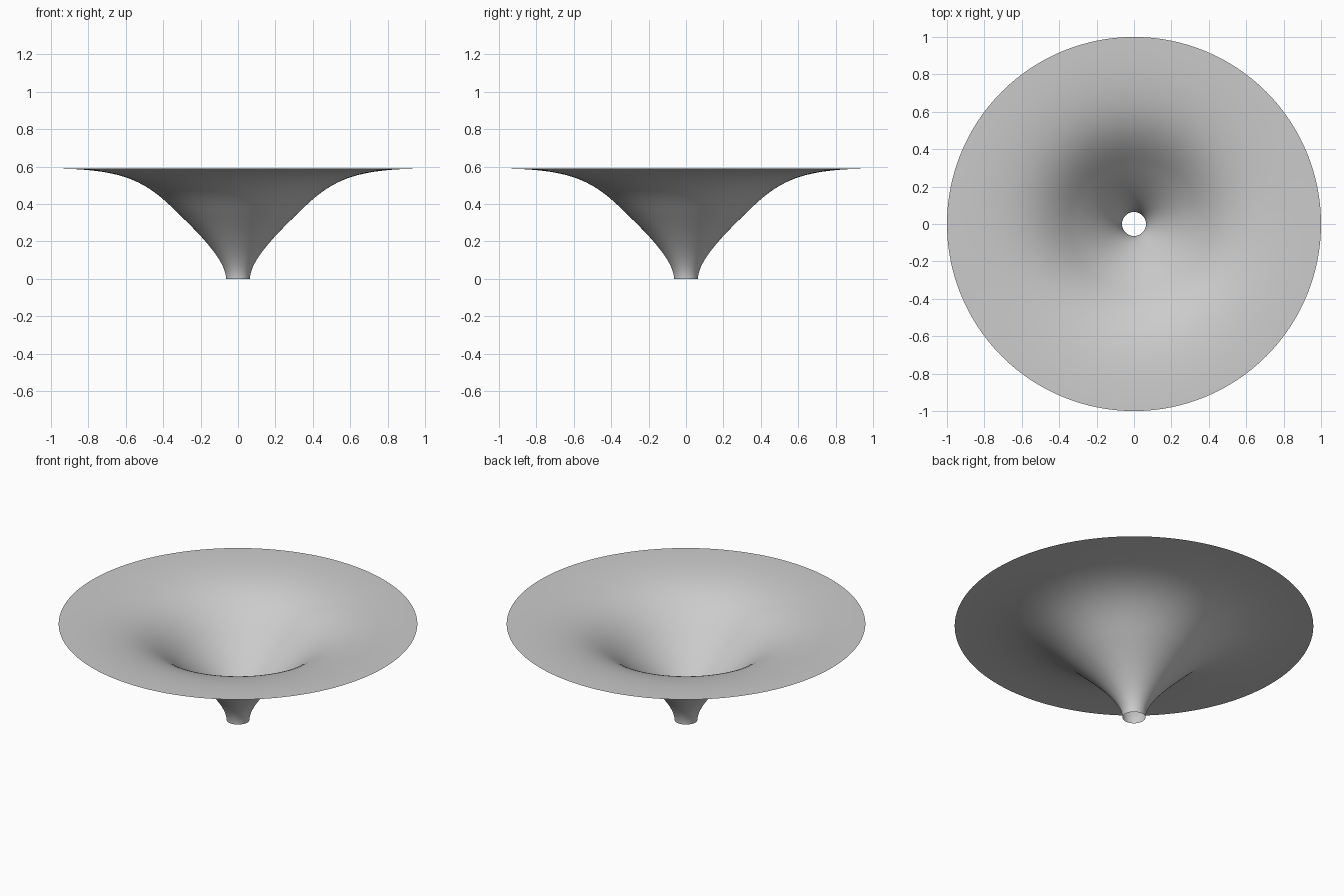
import bpy, bmesh, math
from mathutils import Vector
from mathutils.geometry import interpolate_bezier

cube = bpy.data.objects.get("Cube")
if cube:
    bpy.data.objects.remove(cube, do_unlink=True)

SIDES = 128
STEPS = 25

# One plain grey material
grey = bpy.data.materials.new("light grey")
grey.use_nodes = True
colour = (0.6, 0.6, 0.6, 1)
grey.diffuse_color = colour
grey.node_tree.nodes["Principled BSDF"].inputs["Base Color"].default_value = colour


def arc(*points):
    """Bezier through (radius, height): start, handle, handle, end."""
    return interpolate_bezier(*[Vector((r, 0, z)) for r, z in points], STEPS)


# Flared profile: upright at the spout, level at the rim
spout = arc((0.064, 0), (0.064, 0.1), (0.21, 0.245), (0.33, 0.36))
flare = arc((0.33, 0.36), (0.5, 0.53), (0.62, 0.588), (1, 0.59))
profile = spout + flare[1:]

# Open thin-walled funnel, spun around the vertical axis
bm = bmesh.new()
verts = [bm.verts.new(p) for p in profile]
edges = [bm.edges.new(pair) for pair in zip(verts, verts[1:])]
bmesh.ops.spin(bm, geom=verts + edges, cent=(0, 0, 0), axis=(0, 0, 1),
               angle=math.tau, steps=SIDES, use_merge=True)
bmesh.ops.remove_doubles(bm, verts=bm.verts, dist=0.0001)
bm.normal_update()

# Face the surface upward, into the bowl
if sum(f.normal.z for f in bm.faces) < 0:
    bmesh.ops.reverse_faces(bm, faces=bm.faces)
for face in bm.faces:
    face.smooth = True

mesh = bpy.data.meshes.new("funnel")
bm.to_mesh(mesh)
bm.free()
mesh.materials.append(grey)
bpy.context.collection.objects.link(bpy.data.objects.new("funnel", mesh))
